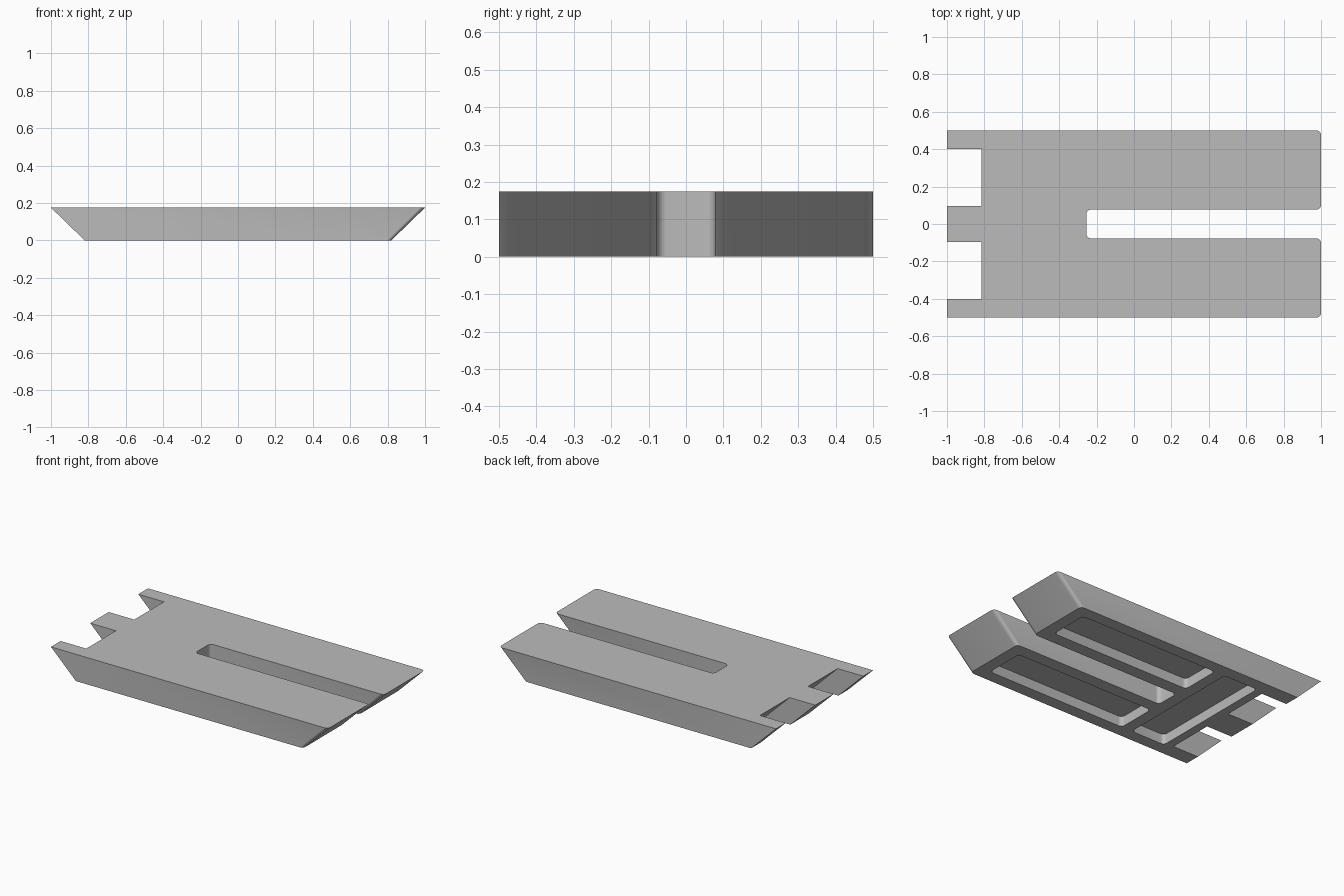
import bpy, bmesh
from math import radians
from mathutils import Vector

if "Cube" in bpy.data.objects:
    bpy.data.objects.remove(bpy.data.objects["Cube"], do_unlink=True)

HEIGHT = 0.175
SLOPE = 0.18
POCKET_DEPTH = 0.065

grey = bpy.data.materials.new("plain grey")
grey.use_nodes = True
colour = (0.5, 0.5, 0.5, 1)
grey.diffuse_color = colour
grey.node_tree.nodes["Principled BSDF"].inputs["Base Color"].default_value = colour


def rounded(corners, steps=5):
    """Outline from (x, y, radius) corners, with each radius turned into an arc."""
    points = []
    for i, (x, y, r) in enumerate(corners):
        p = Vector((x, y))
        if not r:
            points.append(p)
            continue
        a = (Vector(corners[i - 1][:2]) - p).normalized() * r
        b = (Vector(corners[(i + 1) % len(corners)][:2]) - p).normalized() * r
        centre = p + a + b
        for k in range(steps + 1):
            d = (-b).lerp(-a, k / steps)
            points.append(centre + d.normalized() * r)
    return points


def prism(name, outline, low, high, shift=lambda x: 0):
    """Upright solid; shift slides the bottom points along x to slope the ends."""
    bm = bmesh.new()
    top = [bm.verts.new((p.x, p.y, high)) for p in outline]
    base = [bm.verts.new((p.x + shift(p.x), p.y, low)) for p in outline]
    bm.faces.new(top)
    bm.faces.new(base[::-1])
    for i in range(len(top)):
        bm.faces.new((top[i - 1], base[i - 1], base[i], top[i]))
    bmesh.ops.recalc_face_normals(bm, faces=bm.faces)
    mesh = bpy.data.meshes.new(name)
    bm.to_mesh(mesh)
    bm.free()
    obj = bpy.data.objects.new(name, mesh)
    bpy.context.collection.objects.link(obj)
    mesh.materials.append(grey)
    return obj


# Forked body: slot on one end, three prongs on the other, both ends undercut
R = 0.025
half = [(-0.255, 0.077, R), (1, 0.077, R), (1, 0.5, R), (-1, 0.5, 0),
        (-1, 0.4, 0), (-0.815, 0.4, 0), (-0.815, 0.095, 0), (-1, 0.095, 0)]
corners = half + [(x, -y, r) for x, y, r in reversed(half)]


def undercut(x):
    return -SLOPE if x > 0.5 else SLOPE if x < -0.5 else 0


body = prism("forked_plate", rounded(corners), 0, HEIGHT, undercut)

# Rounded pockets in the underside
pockets = {"left_arm_pocket": (-0.26, 0.74, 0.16, 0.42),
           "right_arm_pocket": (-0.26, 0.74, -0.42, -0.16),
           "cross_pocket": (-0.58, -0.335, -0.42, 0.42)}
for name, (x0, x1, y0, y1) in pockets.items():
    box = [(x0, y0, R), (x1, y0, R), (x1, y1, R), (x0, y1, R)]
    cutter = prism(name + "_cutter", rounded(box), -0.1, POCKET_DEPTH)
    mod = body.modifiers.new(name, "BOOLEAN")
    mod.operation = "DIFFERENCE"
    mod.solver = "EXACT"
    mod.object = cutter
    bpy.context.view_layer.objects.active = body
    bpy.ops.object.modifier_apply(modifier=name)
    bpy.data.objects.remove(cutter, do_unlink=True)

# Smooth arcs, sharp edges
bpy.ops.object.select_all(action="DESELECT")
body.select_set(True)
bpy.context.view_layer.objects.active = body
bpy.ops.object.shade_smooth_by_angle(angle=radians(30))
